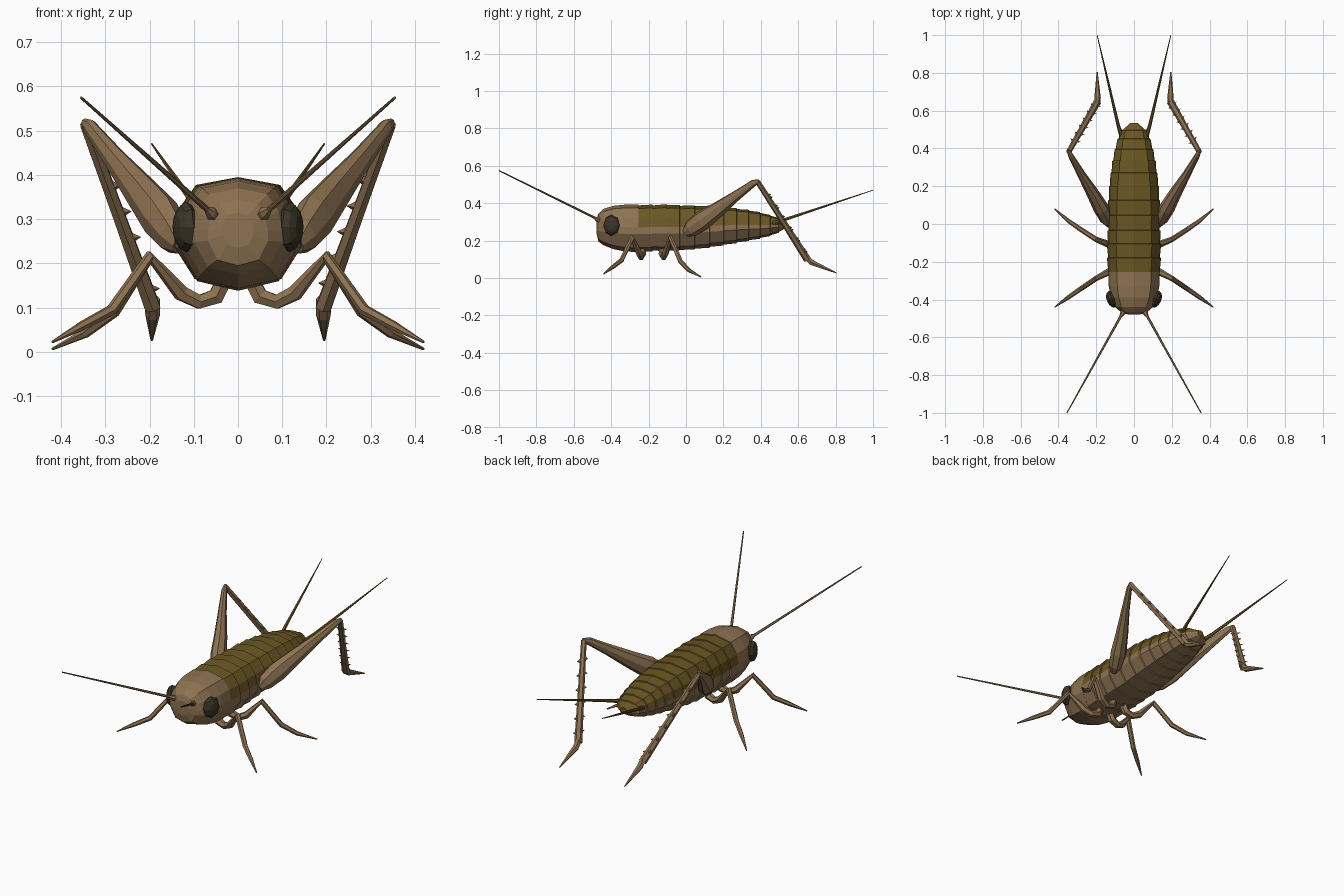
import bpy, bmesh, math
from mathutils import Vector

if "Cube" in bpy.data.objects:
    bpy.data.objects.remove(bpy.data.objects["Cube"])


def material(name, color):
    m = bpy.data.materials.new(name)
    m.diffuse_color = (*color, 1)
    m.use_nodes = True
    m.node_tree.nodes["Principled BSDF"].inputs["Base Color"].default_value = m.diffuse_color
    return m


BROWN = material("tan brown", (0.27, 0.17, 0.085))
OLIVE = material("olive wing", (0.145, 0.095, 0.017))
DARK = material("dark eye", (0.045, 0.035, 0.02))


def make(name, bm, *mats):
    bmesh.ops.recalc_face_normals(bm, faces=bm.faces)
    me = bpy.data.meshes.new(name)
    bm.to_mesh(me)
    bm.free()
    for m in mats:
        me.materials.append(m)
    ob = bpy.data.objects.new(name, me)
    bpy.context.collection.objects.link(ob)
    return ob


def loft(bm, rings):
    """Skin a list of closed rings and cap both ends."""
    loops = [[bm.verts.new(p) for p in r] for r in rings]
    n = len(loops[0])
    for a, b in zip(loops, loops[1:]):
        for i in range(n):
            j = (i + 1) % n
            bm.faces.new((a[i], a[j], b[j], b[i]))
    bm.faces.new(loops[0])
    bm.faces.new(loops[-1][::-1])


def limb(bm, points, radii, sides=6, flat=1.0):
    """Tapered tube through points; flat narrows it sideways."""
    pts = [Vector(p) for p in points]
    rings = []
    for i, p in enumerate(pts):
        d = (pts[min(i + 1, len(pts) - 1)] - pts[max(i - 1, 0)]).normalized()
        u = d.cross(Vector((0, 0, 1))).normalized()
        v = u.cross(d)
        r = radii[i]
        rings.append([p + u * r * flat * math.cos(2 * math.pi * k / sides)
                      + v * r * math.sin(2 * math.pi * k / sides) for k in range(sides)])
    loft(bm, rings)


def mirrored(points, s):
    return [(x * s, y, z) for x, y, z in points]


# Body cross-section: right half, top to bottom, as (width, height) fractions
HALF = [(0, 1), (.66, .86), (.92, .45), (1, .04), (1, -.25), (.68, -.83), (0, -1)]
SECTION = HALF + [(-a, b) for a, b in HALF[-2:0:-1]]


def ring(y, w, top, bottom):
    mid, h = (top + bottom) / 2, (top - bottom) / 2
    return [(a * w, y, mid + b * h) for a, b in SECTION]


# Head and collar
bm = bmesh.new()
loft(bm, [ring(*r) for r in [
    (-.478, .035, .315, .235), (-.468, .068, .345, .195), (-.44, .1, .37, .175),
    (-.39, .122, .386, .155), (-.33, .134, .392, .143), (-.255, .136, .394, .138)]])
make("head", bm, BROWN)

# Abdomen: overlapping segments, each flaring towards its rear edge
STATIONS = [(-.26, .136, .388, .142), (-.18, .143, .393, .143), (-.105, .144, .395, .143),
            (-.035, .141, .391, .146), (.045, .14, .389, .152), (.125, .138, .387, .162),
            (.2, .133, .382, .174), (.27, .125, .374, .186), (.335, .115, .365, .198),
            (.395, .103, .353, .21), (.45, .088, .338, .224), (.495, .068, .322, .242)]
rings = [ring(*STATIONS[0])]
for y, w, t, b in STATIONS[1:]:
    rings += [ring(y, w, t, b), ring(y + .002, w - .006, t - .005, b + .005)]
rings.append(ring(.535, .018, .3, .268))
bm = bmesh.new()
loft(bm, rings)
# Upper faces olive, belly brown
for f in bm.faces:
    xs = f.calc_center_median()
    y = xs.y
    near = min(STATIONS, key=lambda s: abs(s[0] - y))
    f.material_index = 1 if xs.z > (near[2] + near[3]) / 2 else 0
make("abdomen", bm, BROWN, OLIVE)

for s, side in ((1, "right"), (-1, "left")):
    # Eye
    bm = bmesh.new()
    bmesh.ops.create_uvsphere(bm, u_segments=8, v_segments=6, radius=1)
    for v in bm.verts:
        x, y, z = v.co
        a = math.radians(-22)
        # sphere poles point sideways
        lx, ly, lz = z * .028, x * .047, y * .057
        v.co = (s * (.117 + lx * math.cos(a) - ly * math.sin(a) * -1 * -1),
                -.398 + lx * math.sin(a) + ly * math.cos(a), .282 + lz)
    make(side + "_eye", bm, DARK)

    # Antenna with thick base
    bm = bmesh.new()
    limb(bm, mirrored([(.045, -.44, .3), (.062, -.475, .315), (.07, -.488, .322),
                       (.355, -1, .575)], s), [.016, .014, .007, .003])
    make(side + "_antenna", bm, BROWN)

    # Tail feeler
    bm = bmesh.new()
    limb(bm, mirrored([(.06, .45, .285), (.083, .52, .31), (.195, 1, .47)], s),
         [.014, .009, .002])
    make(side + "_tail_feeler", bm, OLIVE)

    # Front and middle legs
    legs = {
        "front_leg": [(.03, -.235, .165), (.05, -.235, .125), (.088, -.24, .113), (.128, -.25, .132),
                      (.2, -.288, .215), (.285, -.345, .095), (.35, -.39, .06), (.42, -.44, .022)],
        "middle_leg": [(.03, -.125, .165), (.05, -.125, .125), (.088, -.12, .113), (.128, -.11, .132),
                       (.2, -.082, .215), (.28, -.03, .09), (.345, .015, .042), (.42, .08, .006)]}
    for name, pts in legs.items():
        bm = bmesh.new()
        limb(bm, mirrored(pts, s), [.02, .021, .018, .019, .014, .013, .011, .003])
        make(side + "_" + name, bm, BROWN)

    # Hind thigh
    bm = bmesh.new()
    limb(bm, mirrored([(.132, -.005, .24), (.145, .025, .263), (.175, .085, .305),
                       (.22, .165, .362), (.28, .265, .437), (.335, .362, .508),
                       (.348, .39, .518)], s),
         [.022, .046, .055, .044, .029, .019, .01], 8, .75)
    make(side + "_hind_thigh", bm, BROWN)

    # Hind shin and foot
    knee, ankle = Vector((s * .345, .383, .515)), Vector((s * .193, .648, .1))
    bm = bmesh.new()
    limb(bm, [knee, knee.lerp(ankle, .5), ankle], [.014, .016, .02])
    limb(bm, [ankle + Vector((0, -.01, .02)), ankle + Vector((0, .02, -.015)),
              (s * .195, .805, .027)], [.016, .017, .003])
    # Paired spines down the back of the shin
    d = (ankle - knee).normalized()
    out = d.cross(Vector((0, 0, 1))).normalized()
    back = out.cross(d)
    for i in range(6):
        for e in (1, -1):
            c = knee.lerp(ankle, .17 + .14 * i + (.03 if e > 0 else 0))
            n = (out * e + back * .5).normalized()
            t = n.cross(d)
            base = [c + n * .008 + q for q in (d * -.016, t * .008, d * .016, t * -.008)]
            tip = bm.verts.new(c + n * .031 + d * .008)
            bv = [bm.verts.new(p) for p in base]
            bm.faces.new(bv)
            for k in range(4):
                bm.faces.new((bv[k], bv[(k + 1) % 4], tip))
    make(side + "_hind_shin", bm, BROWN)
